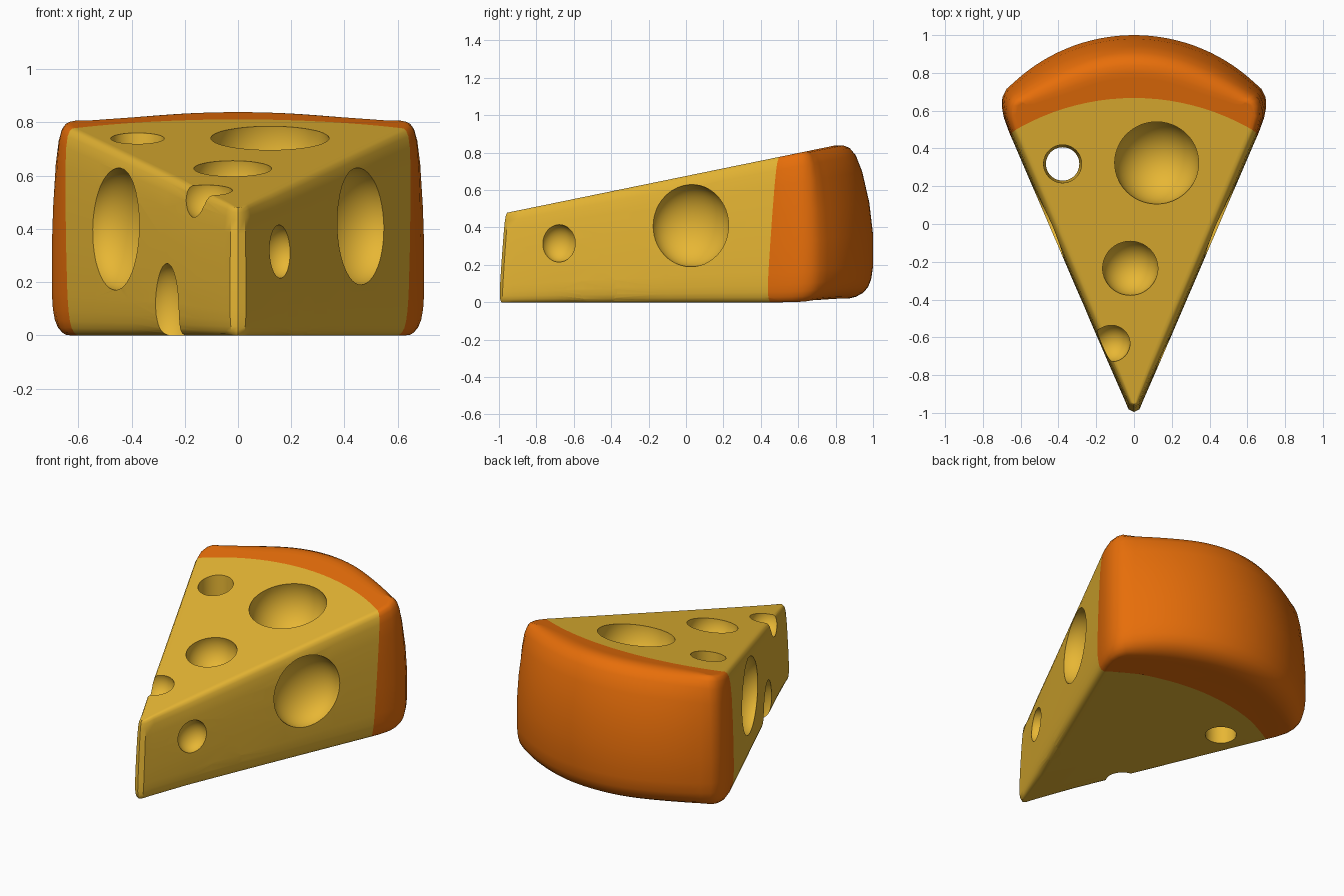
import bpy, bmesh, math
from mathutils import Vector

old = bpy.data.objects.get("Cube")
if old:
    bpy.data.objects.remove(old, do_unlink=True)


def make_material(name, color):
    m = bpy.data.materials.new(name)
    m.use_nodes = True
    m.diffuse_color = color
    m.node_tree.nodes["Principled BSDF"].inputs["Base Color"].default_value = color
    return m


yellow = make_material("cheese yellow", (0.80, 0.47, 0.034, 1))
orange = make_material("rind orange", (0.82, 0.16, 0.003, 1))


def add_object(name, bm):
    mesh = bpy.data.meshes.new(name)
    bmesh.ops.recalc_face_normals(bm, faces=bm.faces)
    bm.to_mesh(mesh)
    bm.free()
    obj = bpy.data.objects.new(name, mesh)
    bpy.context.collection.objects.link(obj)
    return obj


def side_x(y):
    """Half width of the wedge at depth y."""
    return 0.452 + 0.43 * y


def wedge_outline():
    half = [(0, -1), (0.03, -0.985), (0.053, -0.93)]
    half += [(side_x(y), y) for y in (-0.7, -0.4, -0.1, 0.2, 0.4, 0.49)]
    half += [(0.688, 0.56), (0.70, 0.62), (0.697, 0.67), (0.675, 0.715)]
    for i in range(16):                      # curved back
        a = math.radians(42.5 * (1 - i / 15))
        half.append((0.933 * math.sin(a), 0.067 + 0.933 * math.cos(a)))
    return half + [(-x, y) for x, y in reversed(half[1:-1])]


# Height fraction, inset at the back, inset at the sides
LEVELS = [(0, .17, .055), (0, .13, .04), (.012, .09, .026), (.035, .055, .015),
          (.07, .027, .008), (.12, .01, .003), (.2, 0, 0), (.4, 0, 0),
          (.6, .02, .002), (.8, .058, .006), (.91, .092, .012),
          (.965, .125, .02), (.99, .16, .03), (1, .20, .042), (1, .23, .058)]


def build_wedge(name):
    pts = [Vector(p) for p in wedge_outline()]
    n = len(pts)
    bm = bmesh.new()
    rings = []
    for t, back, side in LEVELS:
        ring = []
        for i, p in enumerate(pts):
            d = (pts[(i + 1) % n] - pts[i - 1]).normalized()
            normal = Vector((d.y, -d.x))
            u = min(max((p.y - 0.5) / 0.45, 0), 1)
            w = u * u * (3 - 2 * u)
            inset = (side + (back - side) * w) * min(1, 0.35 + 4 * abs(p.x) + w)
            q = p - normal * inset
            if p.y < -0.9:                   # tip leans back
                q.y += 0.03 * t
            z = t * (0.675 + 0.205 * q.y)
            z += 0.02 * w * (1 - t)
            ring.append(bm.verts.new((q.x, q.y, z)))
        rings.append(ring)
    for a, b in zip(rings, rings[1:]):
        for i in range(n):
            j = (i + 1) % n
            bm.faces.new((a[i], a[j], b[j], b[i]))
    bm.faces.new(rings[0][::-1])
    bm.faces.new(rings[-1])
    return add_object(name, bm)


def ball_cutter(center, scale, turn=0):
    bm = bmesh.new()
    bmesh.ops.create_uvsphere(bm, u_segments=48, v_segments=24, radius=1)
    obj = add_object("hole_cutter", bm)
    obj.location, obj.scale = center, scale
    obj.rotation_euler.z = turn
    return obj


def cone_cutter(center, r_low, r_high, depth, segments):
    bm = bmesh.new()
    bmesh.ops.create_cone(bm, cap_ends=True, segments=segments,
                          radius1=r_low, radius2=r_high, depth=depth)
    obj = add_object("round_cutter", bm)
    obj.location = center
    return obj


def apply_boolean(obj, cutter, operation):
    cutter.hide_render = True
    mod = obj.modifiers.new("cut", 'BOOLEAN')
    mod.object, mod.operation, mod.solver = cutter, operation, 'EXACT'
    bpy.context.view_layer.update()
    bpy.context.view_layer.objects.active = obj
    bpy.ops.object.modifier_apply(modifier=mod.name)


def finish(obj, material):
    obj.data.materials.clear()
    obj.data.materials.append(material)
    for p in obj.data.polygons:
        p.material_index = 0
    bpy.ops.object.select_all(action='DESELECT')
    obj.select_set(True)
    bpy.context.view_layer.objects.active = obj
    bpy.ops.object.shade_smooth_by_angle(angle=math.radians(38))


# Split the wedge into cheese and rind along a round boundary
cheese = build_wedge("cheese_wedge")
rind = build_wedge("rind")
boundary = cone_cutter((0, -0.6, 0.45), 1.205, 1.28, 1.1, 128)
apply_boolean(cheese, boundary, 'INTERSECT')
apply_boolean(rind, boundary, 'DIFFERENCE')

# Holes in the sloping top: x, y, radius
holes = []
for x, y, r in [(.12, .33, .225), (-.02, -.23, .148), (-.12, -.63, .1)]:
    z = 0.675 + 0.205 * y - 0.15 * r
    holes.append(ball_cutter((x, y, z), (r, r, r)))

# Holes in the sides: side, y, z, radius, height radius, depth
lean = math.atan(0.43)
for s, y, z, r, h, d in [(1, .025, .41, .22, .22, .16), (1, -.68, .315, .095, .1, .08),
                         (1, -.47, .07, .11, .10, .11), (-1, .02, .40, .22, .23, .14),
                         (-1, -.43, .10, .11, .17, .10)]:
    holes.append(ball_cutter((s * side_x(y), y, z), (d, r, h), -s * lean))

# Hole running right through
holes.append(cone_cutter((-.378, .318, .4), .085, .105, 1.2, 48))

for h in holes:
    apply_boolean(cheese, h, 'DIFFERENCE')

finish(cheese, yellow)
finish(rind, orange)
for c in [boundary] + holes:
    bpy.data.objects.remove(c, do_unlink=True)
